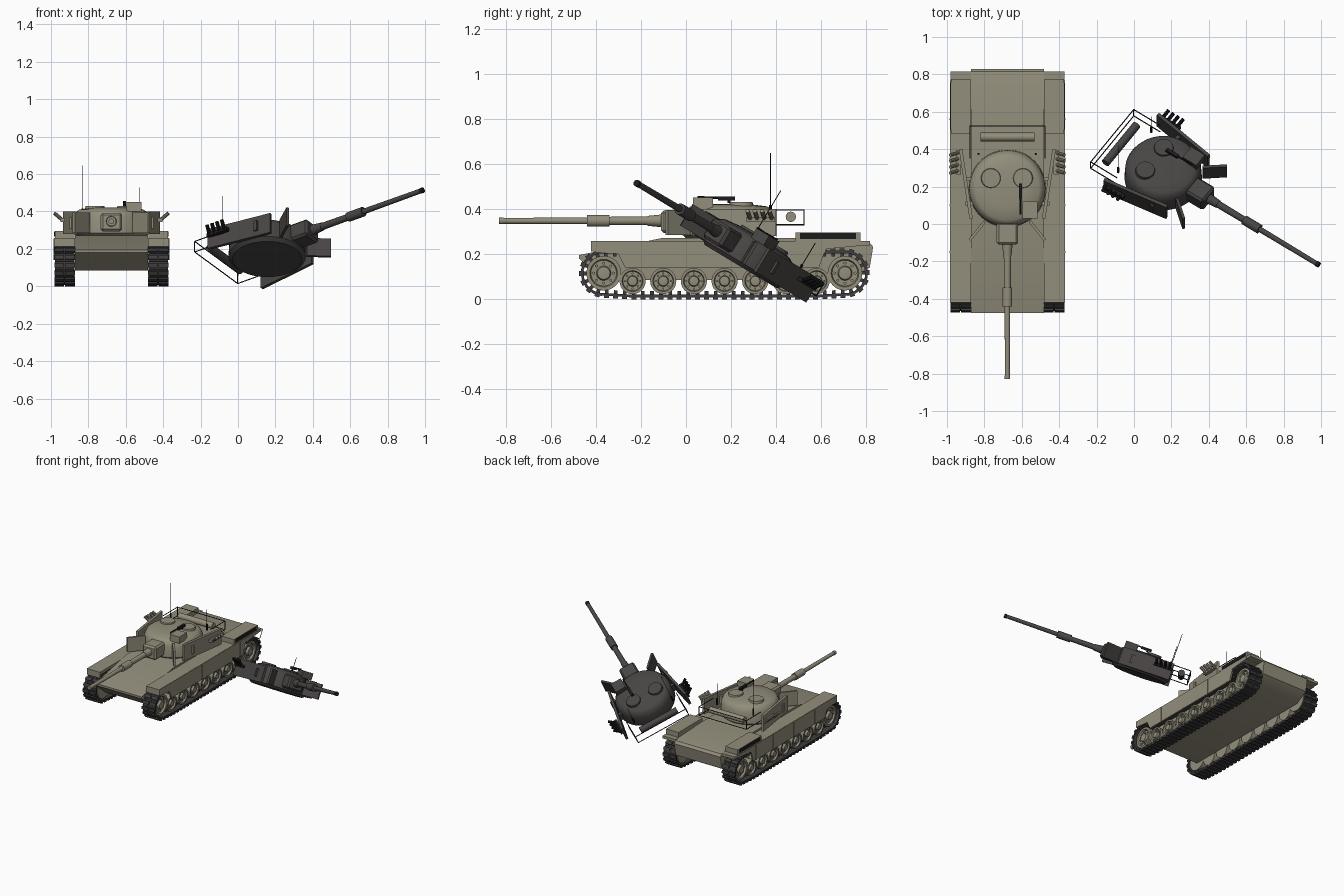
import bpy, bmesh, math
from mathutils import Matrix, Vector

if "Cube" in bpy.data.objects:
    bpy.data.objects.remove(bpy.data.objects["Cube"])


def material(name, rgb):
    m = bpy.data.materials.new(name)
    m.use_nodes = True
    m.diffuse_color = (*rgb, 1)
    m.node_tree.nodes["Principled BSDF"].inputs["Base Color"].default_value = (*rgb, 1)
    return m


olive = material("olive_paint", (0.29, 0.27, 0.2))
steel = material("track_steel", (0.05, 0.046, 0.046))
burnt = material("burnt_paint", (0.065, 0.06, 0.058))
black = material("black_metal", (0.012, 0.012, 0.012))


def finish(name, bm, mat, place):
    bmesh.ops.remove_doubles(bm, verts=bm.verts, dist=1e-5)
    bmesh.ops.recalc_face_normals(bm, faces=bm.faces)
    me = bpy.data.meshes.new(name)
    bm.to_mesh(me)
    bm.free()
    me.materials.append(mat)
    me.shade_smooth()
    me.set_sharp_from_angle(angle=math.radians(32))
    ob = bpy.data.objects.new(name, me)
    ob.matrix_world = place
    bpy.context.collection.objects.link(ob)


def box(bm, center, size, rot=Matrix()):
    m = Matrix.Translation(center) @ rot @ Matrix.Diagonal((*size, 1))
    bmesh.ops.create_cube(bm, size=1, matrix=m)


def tube(bm, a, b, r1, r2=None, n=12):
    a, b = Vector(a), Vector(b)
    m = Matrix.Translation((a + b) / 2) @ (b - a).to_track_quat("Z", "Y").to_matrix().to_4x4()
    bmesh.ops.create_cone(bm, cap_ends=True, segments=n, radius1=r1, radius2=r2 or r1,
                          depth=(b - a).length, matrix=m)


def prism(bm, profile, x0, x1):
    """Extrude a (y, z) outline across x."""
    ends = [[bm.verts.new((x, y, z)) for y, z in profile] for x in (x0, x1)]
    bm.faces.new(ends[0])
    bm.faces.new(ends[1])
    for i in range(len(profile)):
        j = (i + 1) % len(profile)
        bm.faces.new((ends[0][i], ends[0][j], ends[1][j], ends[1][i]))


def lathe(bm, profile, m, n=32):
    """Turn a (radius, height) profile about the local z axis."""
    angles = [2 * math.pi * k / n for k in range(n)]
    rings = [[bm.verts.new(m @ Vector((r * math.cos(a), r * math.sin(a), h))) for a in angles]
             for r, h in profile]
    for lo, hi in zip(rings, rings[1:]):
        for k in range(n):
            j = (k + 1) % n
            bm.faces.new((lo[k], lo[j], hi[j], hi[k]))


TANK = Matrix.Translation((-0.677, 0, 0))

# Hull
bm = bmesh.new()
prism(bm, [(-0.475, 0.195), (-0.1, 0.272), (0.49, 0.272), (0.78, 0.258), (0.815, 0.25), (0.83, 0.232),
           (0.815, 0.14), (0.72, 0.085), (-0.36, 0.085), (-0.475, 0.18)], -0.195, 0.195)
finish("hull", bm, olive, TANK)

# Fenders, skirts and stowage boxes
for s, side in ((1, "left"), (-1, "right")):
    bm = bmesh.new()
    box(bm, (s * 0.25, 0.175, 0.247), (0.11, 1.19, 0.022))
    prism(bm, [(-0.42, 0.257), (0.77, 0.257), (0.77, 0.236), (0.62, 0.222), (0.59, 0.14),
               (-0.27, 0.14), (-0.3, 0.2), (-0.42, 0.212)], s * 0.295, s * 0.307)
    for y in (-0.15, 0.1, 0.35, 0.56):
        box(bm, (s * 0.307, y, 0.198), (0.006, 0.01, 0.115))
    box(bm, (s * 0.25, -0.415, 0.234), (0.11, 0.012, 0.045))
    finish(side + "_fender", bm, olive, TANK)
    bm = bmesh.new()
    box(bm, (s * 0.25, 0.63, 0.275), (0.105, 0.29, 0.04))
    box(bm, (s * 0.25, 0.79, 0.247), (0.11, 0.05, 0.02))
    finish(side + "_stowage_box", bm, olive, TANK)
    bm = bmesh.new()
    box(bm, (s * 0.303, 0.63, 0.279), (0.006, 0.25, 0.026))
    finish(side + "_grille", bm, black, TANK)

# Wheels: idler, seven road wheels, sprocket
road = [(-0.237 + 0.136 * i, 0.08) for i in range(7)]
ends = [(-0.365, 0.115), (0.705, 0.115)]
for s, side in ((1, "left"), (-1, "right")):
    bm = bmesh.new()
    for (y, z), r in [(c, 0.058) for c in road] + [(c, 0.077) for c in ends]:
        m = Matrix.Translation((s * 0.2, y, z)) @ Matrix.Rotation(s * math.pi / 2, 4, "Y")
        lathe(bm, [(0, 0), (r, 0), (r, 0.085), (r * 0.8, 0.085), (r * 0.74, 0.07),
                   (r * 0.42, 0.07), (r * 0.36, 0.088), (0, 0.092)], m, 24)
        for k in range(8):
            a = k * math.pi / 4
            p = Vector((s * 0.268, y + r * 0.58 * math.cos(a), z + r * 0.58 * math.sin(a)))
            tube(bm, p, p + Vector((s * 0.01, 0, 0)), r * 0.09, n=6)
    finish(side + "_wheels", bm, olive, TANK)

# Track path: outline stretched around the wheels, resampled into even links
circles = [(c, 0.068) for c in road] + [(c, 0.096) for c in ends]
outline = []
for k in range(180):
    a = 2 * math.pi * (k + 0.5) / 180
    n = Vector((math.cos(a), math.sin(a)))
    c, r = max(circles, key=lambda q: Vector(q[0]).dot(n) + q[1])
    outline.append(Vector(c) + n * r)
spans = list(zip(outline, outline[1:] + outline[:1]))
LINKS = 68
step = sum((q - p).length for p, q in spans) / LINKS
links, travelled = [], 0
for p, q in spans:
    d = (q - p).length
    while len(links) < LINKS and len(links) * step <= travelled + d:
        links.append((p.lerp(q, (len(links) * step - travelled) / d), (q - p).normalized()))
    travelled += d

for s, side in ((1, "left"), (-1, "right")):
    bm = bmesh.new()
    for p, t in links:
        turn = Matrix.Rotation(math.atan2(t.y, t.x), 4, "X")
        out = Vector((t.y, -t.x))
        at = p - out * 0.002
        box(bm, (s * 0.25, at.x, at.y), (0.104, step * 1.02, 0.012), turn)
        for dx in (-0.029, 0.029):
            at = p + out * 0.006
            box(bm, (s * 0.25 + dx, at.x, at.y), (0.052, step * 0.55, 0.014), turn)
        at = p - out * 0.014
        box(bm, (s * 0.25, at.x, at.y), (0.014, step * 0.4, 0.018), turn)
    finish(side + "_track", bm, steel, TANK)


def turret(prefix, paint, detail, place):
    """Whole turret around the gun axis; -y is the muzzle."""
    # Body and roof hatches
    bm = bmesh.new()
    lathe(bm, [(0, -0.08), (0.185, -0.08), (0.207, -0.062), (0.203, 0.02), (0.188, 0.052),
               (0.17, 0.064), (0.1, 0.073), (0, 0.075)], Matrix(), 48)
    finish(prefix + "turret_body", bm, paint, place)
    bm = bmesh.new()
    for x in (-0.088, 0.083):
        tube(bm, (x, 0.055, 0.06), (x, 0.055, 0.083), 0.055, 0.05, 24)
    box(bm, (0.12, -0.115, 0.078), (0.08, 0.09, 0.05))
    finish(prefix + "hatches_and_sight", bm, paint, place)

    # Gun with mantlet
    bm = bmesh.new()
    box(bm, (0, -0.24, -0.004), (0.116, 0.12, 0.1))
    bmesh.ops.bevel(bm, geom=bm.edges[:], offset=0.012, segments=1, affect="EDGES")
    finish(prefix + "mantlet", bm, paint, place)
    bm = bmesh.new()
    for y0, y1, r0, r1 in ((-0.28, -0.36, 0.03, 0.022), (-0.3, -0.54, 0.02, 0.018),
                           (-0.53, -0.63, 0.026, 0.026), (-0.63, -1.0, 0.015, 0.013)):
        tube(bm, (0, y0, 0), (0, y1, 0), r0, r1, 20)
    finish(prefix + "gun_barrel", bm, paint, place)
    bm = bmesh.new()
    tube(bm, (0, -1.0, 0), (0, -1.02, 0), 0.015, n=20)
    finish(prefix + "muzzle", bm, detail, place)

    # Side armour, front flares and rear roll
    bm = bmesh.new()
    for s in (1, -1):
        box(bm, (s * 0.222, 0.025, -0.007), (0.018, 0.375, 0.12), Matrix.Rotation(-s * 0.15, 4, "Z"))
        box(bm, (s * 0.16, -0.225, -0.007), (0.015, 0.13, 0.11), Matrix.Rotation(s * 0.68, 4, "Z"))
        for y in (-0.08, 0.05):
            box(bm, (s * 0.205, y, -0.007), (0.04, 0.02, 0.06))
    finish(prefix + "side_armour", bm, paint, place)
    bm = bmesh.new()
    tube(bm, (-0.145, 0.275, 0.018), (0.145, 0.275, 0.018), 0.023, n=16)
    finish(prefix + "rear_roll", bm, paint, place)

    # Smoke launchers
    bm = bmesh.new()
    for s in (1, -1):
        box(bm, (s * 0.26, 0.14, 0.008), (0.025, 0.13, 0.02))
        for k in range(4):
            y = 0.095 + 0.032 * k
            tube(bm, (s * 0.262, y, 0.008), (s * 0.305, y - 0.012, 0.044), 0.01, n=10)
    finish(prefix + "smoke_launchers", bm, detail, place)

    # Roof machine gun
    bm = bmesh.new()
    box(bm, (0.07, -0.01, 0.1), (0.018, 0.075, 0.018))
    tube(bm, (0.07, -0.04, 0.102), (0.07, -0.14, 0.105), 0.005, n=8)
    tube(bm, (0.07, 0.0, 0.08), (0.07, 0.0, 0.1), 0.007, n=8)
    finish(prefix + "machine_gun", bm, black, place)

    # Rear rack rails and antennas
    bm = bmesh.new()
    for z in (-0.018, 0.048):
        path = [(-0.2, 0.16, z), (-0.2, 0.333, z), (0.2, 0.333, z), (0.2, 0.16, z)]
        for a, b in zip(path, path[1:]):
            tube(bm, a, b, 0.003, n=6)
    for x in (-0.2, 0.2):
        tube(bm, (x, 0.333, -0.018), (x, 0.333, 0.048), 0.003, n=6)
    finish(prefix + "rear_rack", bm, black, place)
    bm = bmesh.new()
    for x, top in ((-0.155, 0.3), (0.152, 0.18)):
        tube(bm, (x, 0.185, 0.02), (x, 0.185, 0.07), 0.006, n=8)
        tube(bm, (x, 0.185, 0.07), (x, 0.185, top), 0.002, n=6)
    finish(prefix + "antennas", bm, black, place)


turret("", olive, olive, Matrix.Translation((-0.677, 0.19, 0.347)))

# Burnt second turret lying tilted beside the tank
back = Vector((-0.818, 0.493, -0.296)).normalized()
right = back.cross(Vector((-0.01, 0.52, 0.85))).normalized()
up = right.cross(back)
tilt = Matrix((right, back, up)).transposed().to_4x4()
turret("wreck_", burnt, black, Matrix.Translation((0.156, 0.283, 0.213)) @ tilt)
